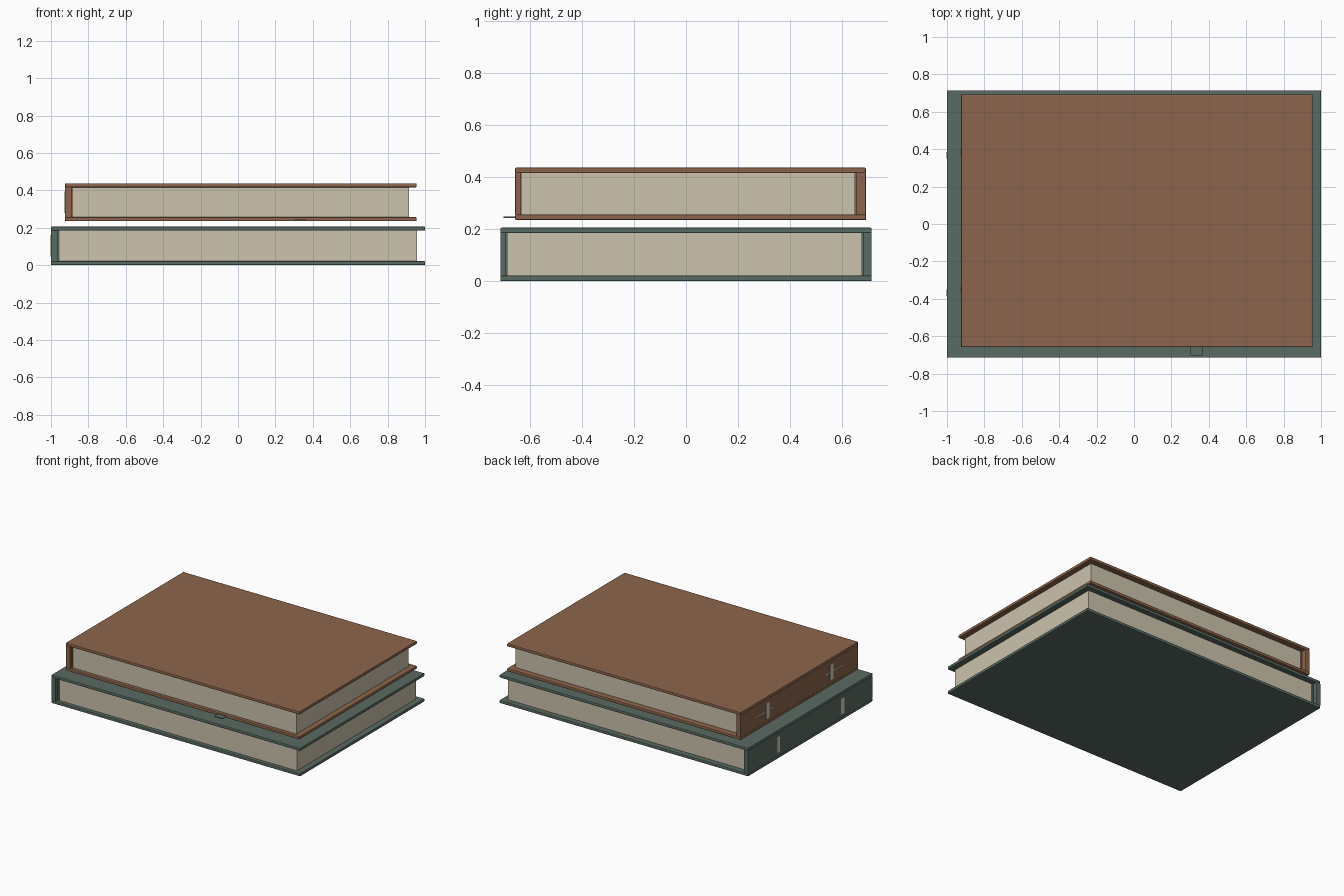
import bpy

if "Cube" in bpy.data.objects:
    bpy.data.objects.remove(bpy.data.objects["Cube"])


def lin(c):
    c /= 255
    return c / 12.92 if c <= 0.04045 else ((c + 0.055) / 1.055) ** 2.4


def material(name, rgb):
    m = bpy.data.materials.new(name)
    m.diffuse_color = (*[lin(c) for c in rgb], 1)
    m.use_nodes = True
    m.node_tree.nodes["Principled BSDF"].inputs["Base Color"].default_value = m.diffuse_color
    return m


BROWN = material("brown leather", (140, 101, 76))
GREEN = material("green cloth", (90, 107, 99))
PAPER = material("cream paper", (205, 195, 173))
PALE = material("pale label", (215, 208, 195))


def box(name, x, y, z, mat, bevel=0):
    """Box from (min, max) pairs, with an optional edge bevel."""
    bpy.ops.mesh.primitive_cube_add(
        size=1, location=[(a + b) / 2 for a, b in (x, y, z)])
    o = bpy.context.object
    o.name = name
    o.scale = [b - a for a, b in (x, y, z)]
    bpy.ops.object.transform_apply(location=False, rotation=False, scale=True)
    o.data.materials.append(mat)
    if bevel:
        m = o.modifiers.new("edge", 'BEVEL')
        m.width = bevel
        m.segments = 2
    return o


def book(label, x, y, z, pages_x, pages_y, mat):
    t = 0.0215
    # two cover boards
    box(label + "_back_cover", x, y, (z[0], z[0] + t), mat, 0.005)
    box(label + "_front_cover", x, y, (z[1] - t, z[1]), mat, 0.005)
    # spine board between the covers
    inner = (z[0] + t - 0.003, z[1] - t + 0.003)
    box(label + "_spine", (x[0], x[0] + 0.035), y, inner, mat, 0.004)
    # page block and its glued lining
    box(label + "_pages", pages_x, pages_y, inner, PAPER)
    box(label + "_lining", (x[0] + 0.03, pages_x[0] + 0.003),
        (pages_y[0] - 0.004, pages_y[1] + 0.008), inner, mat)
    # pale marks on the spine
    yc, zc = sum(y) / 2, sum(z) / 2
    for i, s in enumerate((-1, 1)):
        c = yc + s * 0.368
        box(f"{label}_spine_mark_{i}", (x[0] - 0.003, x[0] + 0.004),
            (c - 0.018, c + 0.018), (zc - 0.058, zc + 0.058), PALE)


book("lower_book", (-1, 1), (-0.715, 0.715), (0, 0.206),
     (-0.957, 0.957), (-0.69, 0.677), GREEN)
book("upper_book", (-0.925, 0.955), (-0.658, 0.693), (0.235, 0.437),
     (-0.885, 0.915), (-0.635, 0.651), BROWN)

# thin cross strokes on the upper spine
for i, c in enumerate((-0.388, 0.422)):
    box(f"upper_spine_stroke_{i}", (-0.926, -0.92), (c - 0.1, c + 0.1),
        (0.333, 0.339), PALE)

# ribbon tab poking out under the upper book
box("ribbon_tab", (0.302, 0.365), (-0.703, -0.5), (0.243, 0.248), GREEN)
